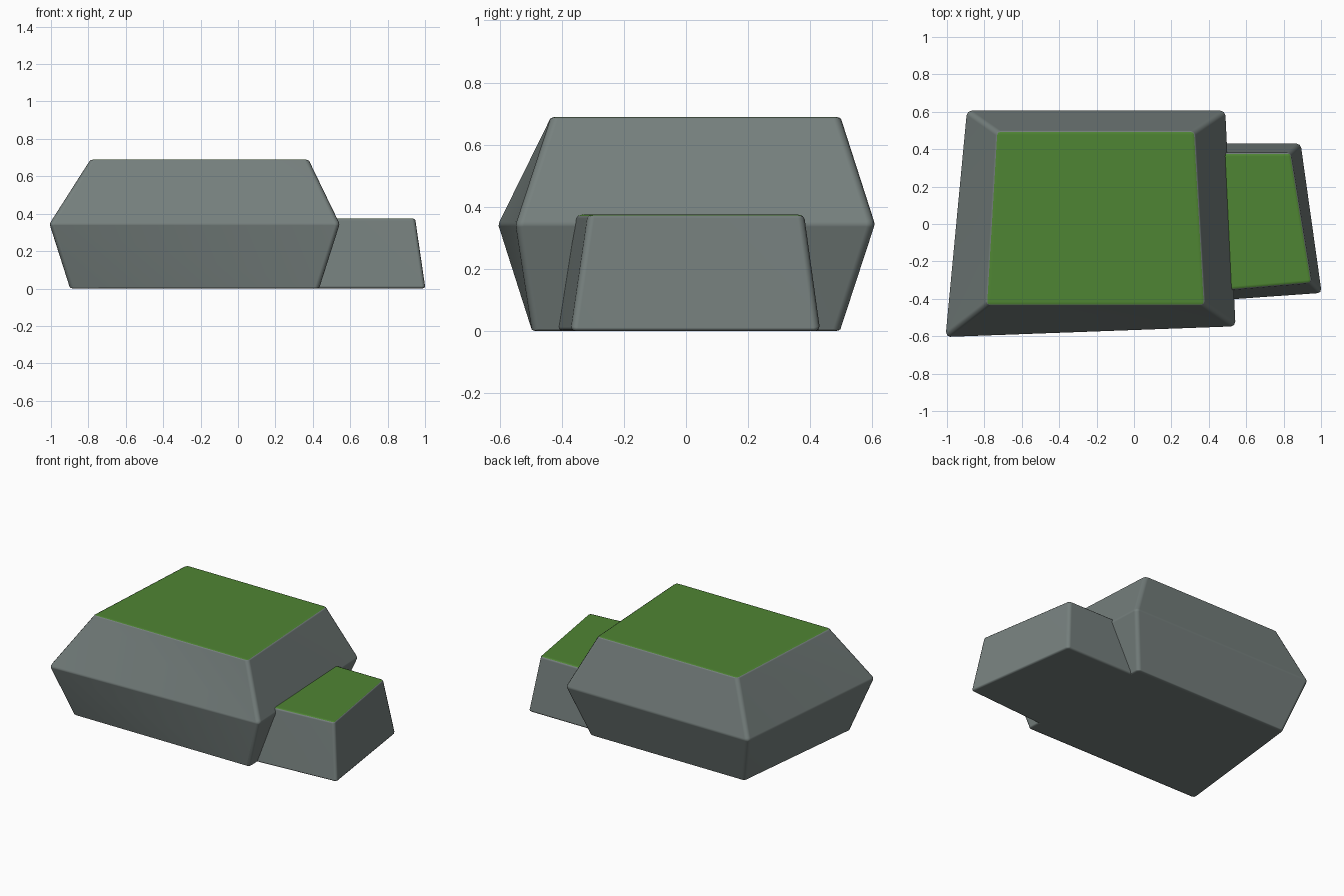
import bpy
import bmesh
import math

cube = bpy.data.objects.get("Cube")
if cube:
    bpy.data.objects.remove(cube, do_unlink=True)


def make_material(name, color):
    mat = bpy.data.materials.new(name)
    mat.use_nodes = True
    mat.diffuse_color = color
    bsdf = mat.node_tree.nodes["Principled BSDF"]
    bsdf.inputs["Base Color"].default_value = color
    bsdf.inputs["Roughness"].default_value = 0.9
    return mat


stone = make_material("grey stone", (0.18, 0.215, 0.207, 1))
grass = make_material("green moss", (0.078, 0.235, 0.033, 1))


def make_rock(name, rings, bevel):
    """Stack four-cornered rings (z, corners) into a bevelled rock with a mossy top."""
    bm = bmesh.new()
    loops = [[bm.verts.new((x, y, z)) for x, y in corners] for z, corners in rings]
    bm.faces.new(loops[0][::-1])
    top = bm.faces.new(loops[-1])
    top.material_index = 1
    # Sides are split along one diagonal, as the corners are not quite planar
    for low, high in zip(loops, loops[1:]):
        for i in range(4):
            j = (i + 1) % 4
            bm.faces.new((low[i], low[j], high[i]))
            bm.faces.new((low[j], high[j], high[i]))
    bmesh.ops.recalc_face_normals(bm, faces=bm.faces)
    mesh = bpy.data.meshes.new(name)
    bm.to_mesh(mesh)
    bm.free()
    mesh.materials.append(stone)
    mesh.materials.append(grass)
    obj = bpy.data.objects.new(name, mesh)
    bpy.context.collection.objects.link(obj)

    # Softly worn edges
    mod = obj.modifiers.new("worn edges", "BEVEL")
    mod.width = bevel
    mod.segments = 2
    mod.limit_method = "ANGLE"
    mod.angle_limit = math.radians(25)
    mod.harden_normals = True
    for face in mesh.polygons:
        face.use_smooth = True
    return obj


# Corners run front-left, front-right, back-right, back-left as seen from the front
make_rock("large_rock", [
    (0.0, [(-0.9, -0.495), (0.435, -0.495), (0.38, 0.495), (-0.79, 0.495)]),
    (0.345, [(-1.01, -0.605), (0.545, -0.548), (0.49, 0.608), (-0.895, 0.608)]),
    (0.69, [(-0.79, -0.435), (0.378, -0.435), (0.325, 0.497), (-0.735, 0.497)]),
], 0.02)

make_rock("small_rock", [
    (0.0, [(0.3, -0.42), (1.005, -0.37), (0.892, 0.432), (0.3, 0.432)]),
    (0.375, [(0.36, -0.365), (0.95, -0.315), (0.838, 0.38), (0.36, 0.38)]),
], 0.018)
